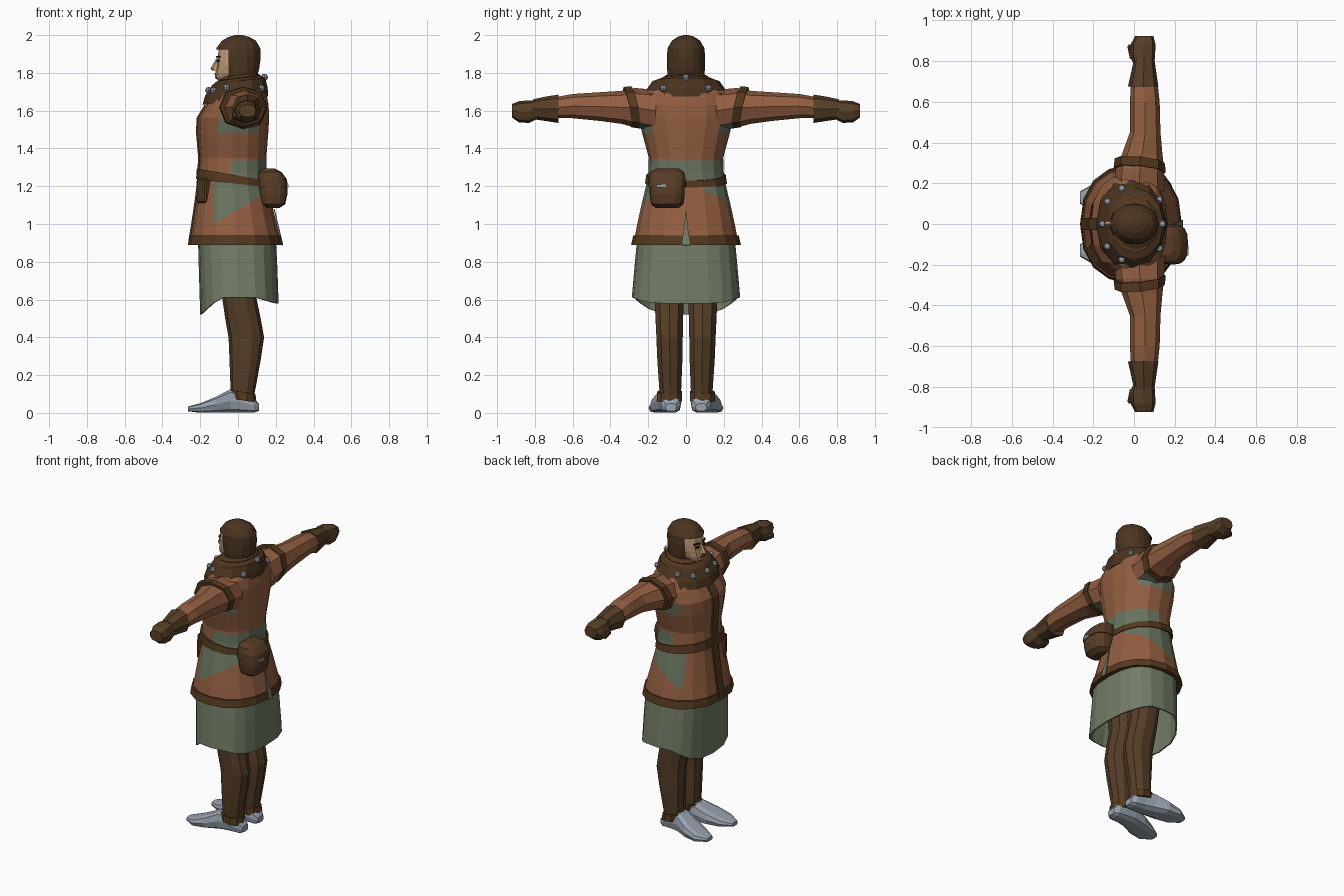
import bpy, bmesh, math
from mathutils import Vector
from mathutils.bvhtree import BVHTree

if "Cube" in bpy.data.objects:
    bpy.data.objects.remove(bpy.data.objects["Cube"])


def make_material(name, hex_colour):
    srgb = [int(hex_colour[i:i + 2], 16) / 255 for i in (0, 2, 4)]
    col = [c / 12.92 if c < 0.04 else ((c + 0.055) / 1.055) ** 2.4 for c in srgb] + [1]
    m = bpy.data.materials.new(name)
    m.use_nodes = True
    m.diffuse_color = col
    m.node_tree.nodes["Principled BSDF"].inputs["Base Color"].default_value = col
    return m


PALETTE = {name: make_material(name, c) for name, c in (
    ("tan leather", "925E41"), ("dark trim", "54391F"), ("green cloth", "727D66"),
    ("patch green", "69745F"), ("legging brown", "563E27"), ("steel", "99A2AE"),
    ("skin", "C49C79"), ("coif brown", "4B3420"), ("pouch brown", "583C26"),
    ("dark hair", "2A1D14"))}
NAMES = list(PALETTE)


def finish(name, bm, mat, paint=None):
    """Turn a bmesh into an object; paint(face centre, normal) picks a colour or None to cut."""
    bmesh.ops.recalc_face_normals(bm, faces=bm.faces)
    used = [mat]
    doomed = []
    for f in bm.faces:
        choice = paint(f.calc_center_median(), f.normal) if paint else mat
        if choice is None:
            doomed.append(f)
            continue
        if choice not in used:
            used.append(choice)
        f.material_index = used.index(choice)
    bmesh.ops.delete(bm, geom=doomed, context='FACES')
    me = bpy.data.meshes.new(name)
    bm.to_mesh(me)
    bm.free()
    for u in used:
        me.materials.append(PALETTE[u])
    ob = bpy.data.objects.new(name, me)
    bpy.context.collection.objects.link(ob)
    return ob


def loft(name, mat, rings, axis=2, n=12, p=1.0, caps=True, side=1, bend=None, cuts=(), paint=None):
    """Skin rounded rings (position, min/max of the two other axes) along an axis."""
    bm = bmesh.new()
    loops = []
    for pos, a0, a1, b0, b1 in rings:
        loop = []
        for i in range(n):
            t = math.tau * i / n
            c, s = math.cos(t), math.sin(t)
            u = (a0 + a1) / 2 + (a1 - a0) / 2 * math.copysign(abs(c) ** p, c)
            v = (b0 + b1) / 2 + (b1 - b0) / 2 * math.copysign(abs(s) ** p, s)
            co = [u, v]
            co.insert(axis, pos)
            co = Vector(co)
            if bend:
                bend(co)
            co.y *= side
            loop.append(bm.verts.new(co))
        loops.append(loop)
    for lo, hi in zip(loops, loops[1:]):
        for i in range(n):
            j = (i + 1) % n
            bm.faces.new((lo[i], lo[j], hi[j], hi[i]))
    if caps:
        bm.faces.new(loops[0])
        bm.faces.new(loops[-1])
    for co, no in cuts:
        bmesh.ops.bisect_plane(bm, geom=bm.verts[:] + bm.edges[:] + bm.faces[:],
                               plane_co=co, plane_no=no)
    return finish(name, bm, mat, paint)


def sym(rows):
    """Rows of height, back/front extents and half width."""
    return [(z, x0, x1, -h, h) for z, x0, x1, h in rows]


def box(name, mat, loc, size, turn=0.0, bevel=0.0):
    bm = bmesh.new()
    bmesh.ops.create_cube(bm, size=1)
    bmesh.ops.scale(bm, vec=size, verts=bm.verts)
    if bevel:
        bmesh.ops.bevel(bm, geom=bm.edges[:], offset=bevel, segments=1, affect='EDGES')
    ob = finish(name, bm, mat)
    ob.location = loc
    ob.rotation_euler.z = turn
    return ob


def solidify(ob, thickness):
    mod = ob.modifiers.new("thickness", 'SOLIDIFY')
    mod.thickness = thickness
    return ob


# Tunic with green side and back patches
def tunic_colour(c, n):
    if 1.23 < c.z < 1.335 and c.x > -0.04:
        return "patch green"
    if c.z < 1.23 and c.x > -0.13 and c.z > 1.0 + 0.6 * (c.x + 0.13) and abs(c.y) > 0.06:
        return "patch green"
    if 1.48 < c.z < 1.56 and abs(c.y) > 0.17 and abs(c.x) < 0.1:
        return "patch green"
    return "tan leather"


body = [(0.91, -0.255, 0.228, 0.275), (1.0, -0.24, 0.205, 0.258), (1.1, -0.225, 0.18, 0.236),
        (1.2, -0.212, 0.155, 0.212), (1.27, -0.208, 0.15, 0.2), (1.35, -0.203, 0.15, 0.197),
        (1.48, -0.214, 0.16, 0.232), (1.56, -0.212, 0.165, 0.25), (1.63, -0.17, 0.162, 0.255),
        (1.69, -0.13, 0.15, 0.235), (1.74, -0.09, 0.12, 0.16)]
loft("tunic", "tan leather", sym(body), n=16, p=0.88, paint=tunic_colour,
     cuts=[((0, 0, 1.335), (0, 0, 1)), ((0, 0, 1.23), (0, 0, 1)), ((-0.13, 0, 0), (1, 0, 0)),
           ((-0.04, 0, 0), (1, 0, 0)), ((-0.13, 0, 1.0), (-0.6, 0, 1))])
loft("tunic_hem", "dark trim", sym([(0.89, -0.265, 0.235, 0.29), (0.938, -0.258, 0.228, 0.28)]),
     n=16, p=0.88)


# Front placket following the chest, and the rear slit
bm = bmesh.new()
pairs = [[bm.verts.new((x - 0.008, y, z)) for y in (-0.03, 0.03)] for z, x, _, _ in body[:9]]
for (a, b), (c, d) in zip(pairs, pairs[1:]):
    bm.faces.new((a, b, d, c))
solidify(finish("front_placket", bm, "dark trim"), 0.009)
bm = bmesh.new()
bm.faces.new([bm.verts.new(v) for v in ((0.24, -0.02, 0.888), (0.24, 0.02, 0.888), (0.194, 0, 1.08))])
solidify(finish("rear_slit", bm, "green cloth"), 0.006)


# Belt, lower and thinner at the back
def belt_tilt(co):
    t = (co.x + 0.2) / 0.35
    co.z = 1.235 - 0.04 * t + (co.z - 1.235) * (1 - 0.35 * t)


loft("belt", "dark trim", sym([(1.235, -0.222, 0.163, 0.217), (1.29, -0.218, 0.16, 0.21)]),
     n=16, p=0.88, bend=belt_tilt)
box("belt_tab", "dark trim", (-0.18, -0.13, 1.175), (0.04, 0.09, 0.13), 0.57, 0.008)


# Skirt with a lower pointed front
def skirt_drop(co):
    if co.z < 0.7:
        co.z -= 0.09 * max(0, min(1, (-co.x - 0.1) / 0.1))
        co.z -= 0.03 * max(0, min(1, (co.x - 0.1) / 0.1))


solidify(loft("skirt", "green cloth", sym([(0.61, -0.2, 0.215, 0.287), (0.78, -0.208, 0.208, 0.272),
              (0.93, -0.212, 0.2, 0.258)]), n=20, p=0.75, caps=False, bend=skirt_drop), 0.008)

# Pouch with flap and clasp
loft("pouch", "pouch brown", [(1.085, 0.15, 0.22, -0.16, -0.04), (1.105, 0.12, 0.25, -0.185, -0.015),
     (1.16, 0.11, 0.262, -0.193, -0.007), (1.22, 0.11, 0.26, -0.193, -0.007),
     (1.27, 0.12, 0.22, -0.18, -0.02)], n=16, p=0.7)
loft("pouch_flap", "pouch brown", [(1.195, 0.104, 0.266, -0.2, 0.0), (1.24, 0.104, 0.257, -0.198, -0.002),
     (1.275, 0.11, 0.23, -0.188, -0.012), (1.295, 0.135, 0.19, -0.155, -0.045)], n=16, p=0.7)
box("pouch_clasp", "steel", (0.258, -0.13, 1.2), (0.02, 0.05, 0.016))


# Mantle of the hood: lower at the front
def lean(co):
    co.z += 0.13 * co.x


mantle = loft("mantle", "coif brown", sym([(1.655, -0.188, 0.16, 0.235), (1.70, -0.175, 0.157, 0.218),
              (1.755, -0.135, 0.145, 0.178), (1.768, -0.105, 0.125, 0.135), (1.74, -0.08, 0.1, 0.105)]),
              bend=lean)
for k, (z, x0, x1, h) in enumerate([(1.735, -0.125, 0.135, 0.15), (1.752, -0.095, 0.112, 0.118)]):
    loft(f"hood_fold_{k + 1}", "dark trim", sym([(z, x0, x1, h), (z + 0.022, x0 - 0.006, x1 + 0.004, h + 0.008),
         (z + 0.036, x0 + 0.015, x1 - 0.015, h - 0.015)]), bend=lean)

# Studs dropped onto the mantle
tree = BVHTree.FromPolygons([v.co for v in mantle.data.vertices],
                            [pl.vertices for pl in mantle.data.polygons])
for x, y in ((-0.155, 0), (-0.13, 0.11), (-0.06, 0.175), (0.125, 0.12), (0.14, 0)):
    for s in ((-1, 1) if y else (1,)):
        hit = tree.ray_cast(Vector((x, y * s, 3)), Vector((0, 0, -1)))[0]
        bm = bmesh.new()
        bmesh.ops.create_uvsphere(bm, u_segments=8, v_segments=4, radius=0.019)
        finish("mantle_stud", bm, "steel").location = hit

# Head
loft("face", "skin", sym([(1.71, -0.05, 0.05, 0.06), (1.755, -0.1, 0.05, 0.04), (1.775, -0.122, 0.05, 0.055),
     (1.80, -0.12, 0.06, 0.07), (1.84, -0.112, 0.07, 0.082), (1.875, -0.108, 0.08, 0.085),
     (1.94, -0.1, 0.08, 0.08)]), p=0.85)
loft("nose", "skin", sym([(1.812, -0.135, -0.09, 0.018), (1.822, -0.147, -0.09, 0.017),
     (1.875, -0.116, -0.09, 0.009)]), n=6)
box("mouth", "pouch brown", (-0.12, 0, 1.794), (0.008, 0.045, 0.007))
for s in (-1, 1):
    box("eye", "dark hair", (-0.106, 0.035 * s, 1.862), (0.009, 0.026, 0.01), -0.35 * s)
    box("eyebrow", "dark hair", (-0.105, 0.038 * s, 1.885), (0.009, 0.04, 0.009), -0.35 * s)


def coif_colour(c, n):
    return None if c.x < -0.05 and c.z < 1.925 else "coif brown"


coif = loft("coif", "coif brown", sym([(1.69, -0.05, 0.08, 0.085), (1.76, -0.06, 0.092, 0.095),
            (1.82, -0.09, 0.112, 0.1), (1.88, -0.118, 0.12, 0.101), (1.93, -0.115, 0.118, 0.098),
            (1.97, -0.085, 0.095, 0.075), (1.99, -0.05, 0.06, 0.045), (2.0, -0.015, 0.025, 0.015)]),
            n=16, paint=coif_colour, cuts=[((-0.05, 0, 0), (1, 0, 0)), ((0, 0, 1.925), (0, 0, 1))])
solidify(coif, 0.012)


# Limbs, one set for each side
def sleeve_colour(c, n):
    return "patch green" if abs(c.y) < 0.28 and n.z < -0.4 else "tan leather"


def trim_slant(co):
    co.y += 0.2 * (co.z - 1.62) - 0.1 * (co.x - 0.03)


for s, tag in ((-1, "left"), (1, "right")):
    loft(f"{tag}_sleeve", "tan leather", [(0.16, -0.1, 0.15, 1.49, 1.71), (0.27, -0.09, 0.148, 1.51, 1.72),
         (0.34, -0.06, 0.14, 1.53, 1.705), (0.45, -0.02, 0.13, 1.545, 1.698),
         (0.6, -0.02, 0.126, 1.56, 1.688), (0.7, -0.015, 0.115, 1.56, 1.67)],
         axis=1, n=8, p=0.9, side=s, paint=sleeve_colour)
    loft(f"{tag}_shoulder_trim", "dark trim", [(0.265, -0.1, 0.156, 1.505, 1.728),
         (0.31, -0.095, 0.152, 1.512, 1.726)], axis=1, n=8, p=0.9, side=s, bend=trim_slant)
    loft(f"{tag}_glove_cuff", "legging brown", [(0.675, -0.03, 0.12, 1.535, 1.685),
         (0.74, -0.015, 0.11, 1.545, 1.675), (0.81, 0, 0.1, 1.555, 1.66)], axis=1, n=8, p=0.85, side=s)
    loft(f"{tag}_fist", "legging brown", [(0.79, -0.005, 0.1, 1.555, 1.655), (0.83, -0.018, 0.104, 1.535, 1.655),
         (0.885, -0.015, 0.105, 1.538, 1.65), (0.922, 0.005, 0.095, 1.565, 1.635)],
         axis=1, n=8, p=0.75, side=s)
    box(f"{tag}_thumb", "legging brown", (-0.012, 0.845 * s, 1.575), (0.03, 0.075, 0.035), 0.2 * s, 0.008)
    loft(f"{tag}_leg", "legging brown", [(0.07, -0.035, 0.08, 0.025, 0.14), (0.14, -0.04, 0.095, 0.022, 0.145),
         (0.28, -0.045, 0.12, 0.016, 0.155), (0.4, -0.05, 0.138, 0.014, 0.16), (0.5, -0.068, 0.12, 0.012, 0.165),
         (0.62, -0.085, 0.095, 0.006, 0.17), (0.9, -0.11, 0.12, 0.004, 0.2)], n=10, p=0.9, side=s)
    loft(f"{tag}_ankle_cuff", "dark trim", [(0.07, -0.04, 0.098, 0.018, 0.158),
         (0.115, -0.05, 0.092, 0.018, 0.155)], n=10, p=0.9, side=s, bend=lambda co: setattr(co, "z", co.z - 0.15 * co.x))
    loft(f"{tag}_shoe", "steel", [(0.11, 0.05, 0.11, 0.01, 0.05), (0.085, 0.03, 0.13, 0, 0.08),
         (0.02, 0.025, 0.14, 0, 0.112), (-0.04, 0.024, 0.155, 0, 0.128), (-0.12, 0.035, 0.19, 0, 0.085),
         (-0.2, 0.06, 0.198, 0, 0.052), (-0.265, 0.1, 0.16, 0.008, 0.034)], axis=0, n=10, p=0.65, side=s)
